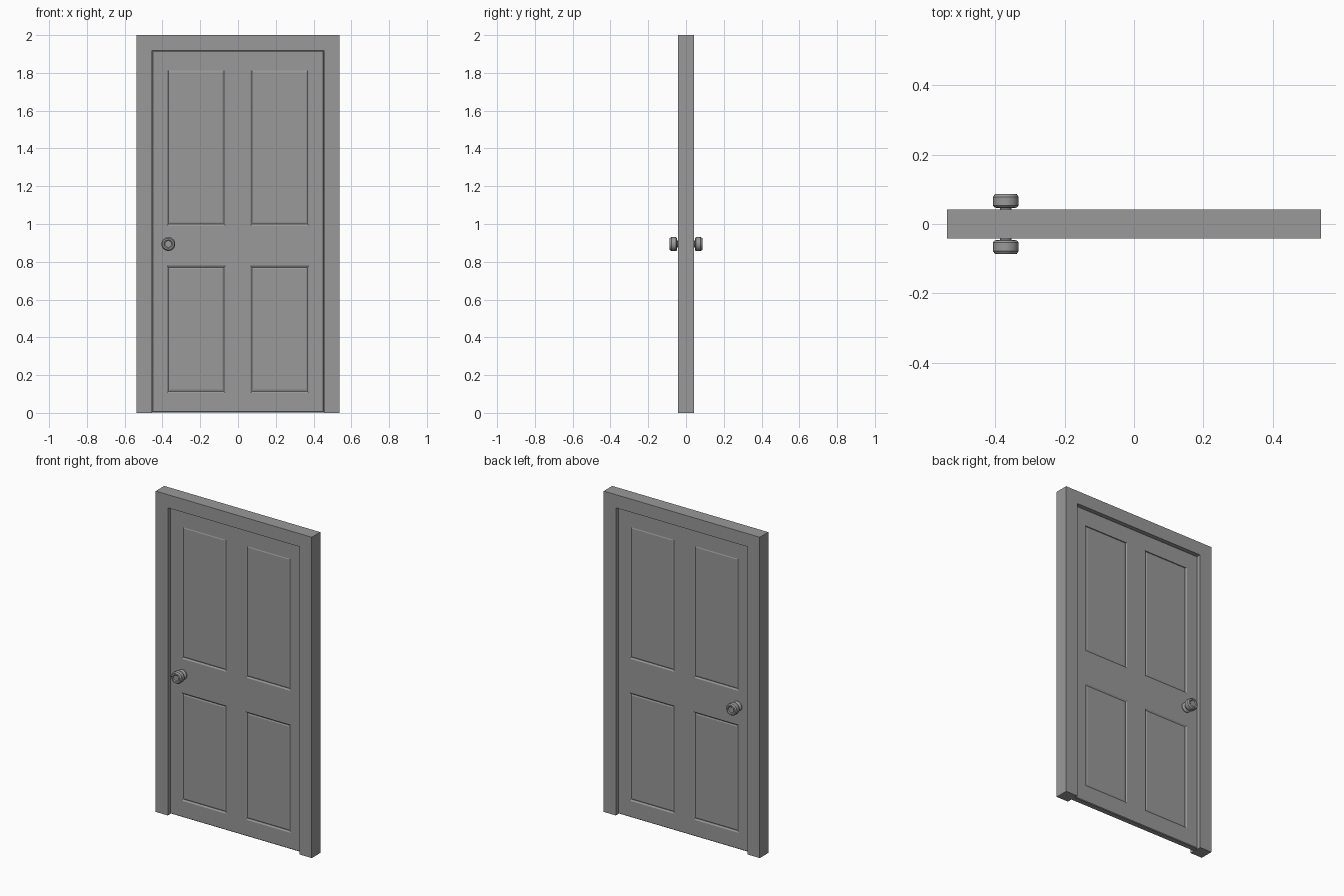
import bpy, bmesh, math
from mathutils import Matrix, Vector

if "Cube" in bpy.data.objects:
    bpy.data.objects.remove(bpy.data.objects["Cube"])

grey = bpy.data.materials.new("dark_grey")
grey.diffuse_color = (0.32, 0.32, 0.32, 1)
grey.use_nodes = True
grey.node_tree.nodes["Principled BSDF"].inputs["Base Color"].default_value = grey.diffuse_color


def make_object(name, bm, mirror_y=False):
    mesh = bpy.data.meshes.new(name)
    bm.to_mesh(mesh)
    bm.free()
    mesh.materials.append(grey)
    obj = bpy.data.objects.new(name, mesh)
    bpy.context.collection.objects.link(obj)
    if mirror_y:
        mod = obj.modifiers.new("Mirror", 'MIRROR')
        mod.use_axis = (False, True, False)
    return obj


def box(name, lo, hi):
    bm = bmesh.new()
    size = Vector(hi) - Vector(lo)
    mid = (Vector(hi) + Vector(lo)) / 2
    bmesh.ops.create_cube(bm, size=1,
                          matrix=Matrix.Translation(mid) @ Matrix.Diagonal((*size, 1)))
    return make_object(name, bm)


OUT_X, IN_X, IN_Z = 0.538, 0.455, 1.918
FRAME_Y, DOOR_Y, BEVEL, FLOOR = 0.042, 0.019, 0.004, 0.003

# Frame: two jambs and a head
box("frame_jamb_left", (-OUT_X, -FRAME_Y, 0), (-IN_X, FRAME_Y, IN_Z))
box("frame_jamb_right", (IN_X, -FRAME_Y, 0), (OUT_X, FRAME_Y, IN_Z))
box("frame_head", (-OUT_X, -FRAME_Y, IN_Z), (OUT_X, FRAME_Y, 2.0))

# Door slab: front half with four moulded panels, mirrored to the back
xs = [-IN_X + BEVEL, -0.377, -0.066, 0.066, 0.377, IN_X - BEVEL]
zs = [FLOOR + BEVEL, 0.105, 0.78, 0.99, 1.812, IN_Z - BEVEL]
bm = bmesh.new()
grid = [[bm.verts.new((x, -DOOR_Y, z)) for z in zs] for x in xs]
panels = []
for i in range(5):
    for j in range(5):
        f = bm.faces.new((grid[i][j], grid[i + 1][j], grid[i + 1][j + 1], grid[i][j + 1]))
        if i in (1, 3) and j in (1, 3):
            panels.append(f)
bm.normal_update()
rim = [e for e in bm.edges if e.is_boundary]
# Softly sloped moulding, then a gently raised field
bmesh.ops.inset_individual(bm, faces=panels, thickness=0.013, depth=-0.006)
for v in bm.verts:  # the upper panels have a crisp top edge
    if v.co.y > -DOOR_Y + 0.001 and v.co.z > 1.7:
        v.co.z += 0.009
bm.normal_update()
bmesh.ops.inset_individual(bm, faces=panels, thickness=0.012, depth=0.003)
# Chamfered slab edge, then back to the centre plane
ret = bmesh.ops.extrude_edge_only(bm, edges=rim)
for v in ret["geom"]:
    if isinstance(v, bmesh.types.BMVert):
        v.co.y += BEVEL
        if abs(v.co.x) > 0.44:
            v.co.x = math.copysign(IN_X, v.co.x)
        if v.co.z < 0.05:
            v.co.z = FLOOR
        if v.co.z > 1.9:
            v.co.z = IN_Z
ret = bmesh.ops.extrude_edge_only(
    bm, edges=[e for e in ret["geom"] if isinstance(e, bmesh.types.BMEdge) and e.is_boundary])
for v in ret["geom"]:
    if isinstance(v, bmesh.types.BMVert):
        v.co.y = 0
bmesh.ops.recalc_face_normals(bm, faces=bm.faces)
# Make sure the open half shell faces outwards
bm.normal_update()
if max(bm.faces, key=lambda f: f.calc_area()).normal.y > 0:
    bmesh.ops.reverse_faces(bm, faces=bm.faces)
make_object("door_slab", bm, mirror_y=True)

# Knobs: rose, neck and dished knob turned as one profile (radius, distance)
profile = [(0.031, 0.018), (0.031, 0.023), (0.026, 0.028), (0.017, 0.031),
           (0.017, 0.046), (0.031, 0.047), (0.037, 0.053), (0.037, 0.078),
           (0.031, 0.0865), (0.023, 0.0865), (0.018, 0.082), (0.0, 0.082)]
centre = Vector((-0.369, 0, 0.894))
bm = bmesh.new()
verts = [bm.verts.new(centre + Vector((r, -d, 0))) for r, d in profile]
edges = [bm.edges.new(p) for p in zip(verts, verts[1:])]
bmesh.ops.spin(bm, geom=verts + edges, cent=centre, axis=(0, 1, 0),
               angle=math.tau, steps=16, use_merge=True)
bmesh.ops.remove_doubles(bm, verts=bm.verts, dist=0.0001)
bmesh.ops.recalc_face_normals(bm, faces=bm.faces)
# Make sure the open turned shell faces outwards
bm.normal_update()
tip = max(bm.faces, key=lambda f: -f.calc_center_median().y)
if tip.normal.y > 0:
    bmesh.ops.reverse_faces(bm, faces=bm.faces)
knobs = make_object("door_knobs", bm, mirror_y=True)
bpy.context.view_layer.objects.active = knobs
knobs.select_set(True)
bpy.ops.object.shade_smooth_by_angle(angle=math.radians(30))
